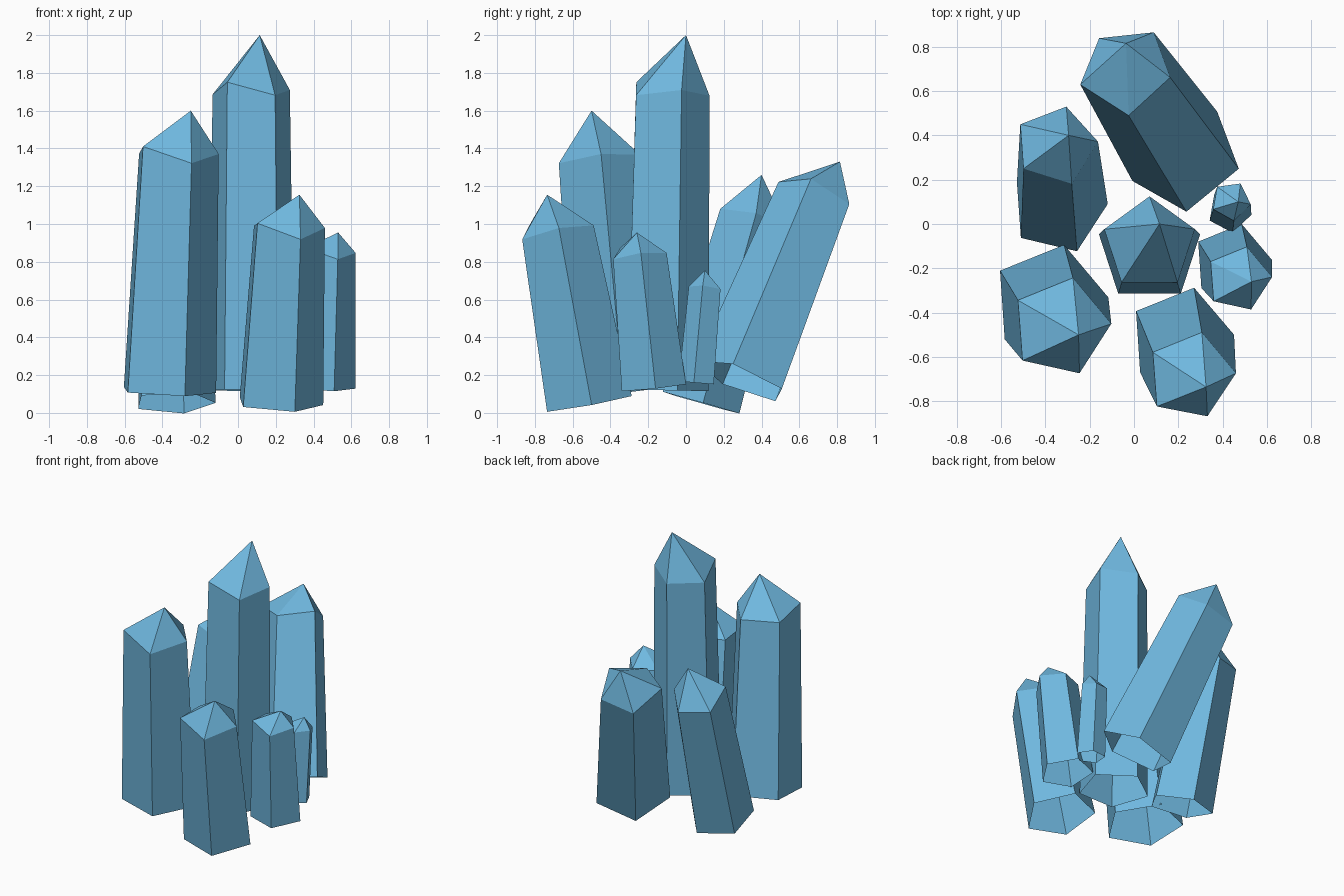
import bpy
import bmesh
from math import cos, sin, radians, tau
from mathutils import Vector

default_cube = bpy.data.objects.get("Cube")
if default_cube:
    bpy.data.objects.remove(default_cube, do_unlink=True)

# Single crystal colour
crystal_blue = bpy.data.materials.new("crystal_blue")
crystal_blue.use_nodes = True
colour = (0.16, 0.48, 0.74, 1.0)
crystal_blue.diffuse_color = colour
shader = next(n for n in crystal_blue.node_tree.nodes if n.type == "BSDF_PRINCIPLED")
shader.inputs["Base Color"].default_value = colour

SIDES = 5
# Uneven shoulder heights, relative to the shoulder radius
SHOULDER_STEPS = (0.05, -0.08, -0.06, 0.22, -0.1)


def ring(mesh, centre, radius, turn, tilt, steps=(0,) * SIDES):
    """Pentagon of vertices lying square to the crystal's axis."""
    verts = []
    for i, step in enumerate(steps):
        angle = radians(turn) + tau * i / SIDES
        local = Vector((cos(angle), sin(angle), step)) * radius
        verts.append(mesh.verts.new(centre + tilt @ local))
    return verts


def crystal(name, base, base_radius, shoulder, shoulder_radius, tip, turn):
    """Tapered pentagonal shaft, open underneath, with an off-centre point."""
    base, shoulder = Vector(base), Vector(shoulder)
    tilt = Vector((0, 0, 1)).rotation_difference(shoulder - base)
    mesh = bmesh.new()
    low = ring(mesh, base, base_radius, turn, tilt)
    high = ring(mesh, shoulder, shoulder_radius, turn, tilt, SHOULDER_STEPS)
    point = mesh.verts.new(tip)
    for i in range(SIDES):
        j = (i + 1) % SIDES
        mesh.faces.new((low[i], low[j], high[j], high[i]))
        mesh.faces.new((high[i], high[j], point))
    data = bpy.data.meshes.new(name)
    mesh.to_mesh(data)
    mesh.free()
    data.materials.append(crystal_blue)
    obj = bpy.data.objects.new(name, data)
    bpy.context.collection.objects.link(obj)
    return obj


# Tall upright crystal in the middle
crystal("centre_crystal", base=(0.07, -0.12, 0.12), base_radius=0.24,
        shoulder=(0.07, -0.09, 1.70), shoulder_radius=0.215,
        tip=(0.115, 0.0, 2.0), turn=18)

# Crystals leaning towards the front
crystal("front_right_crystal", base=(-0.38, -0.35, 0.115), base_radius=0.265,
        shoulder=(-0.33, -0.465, 1.367), shoulder_radius=0.228,
        tip=(-0.25, -0.5, 1.6), turn=4)
crystal("front_left_crystal", base=(0.212, -0.517, 0.05), base_radius=0.24,
        shoulder=(0.257, -0.686, 0.976), shoulder_radius=0.203,
        tip=(0.325, -0.735, 1.155), turn=4)

# Small crystals on the left side
crystal("left_small_crystal", base=(0.442, -0.174, 0.135), base_radius=0.18,
        shoulder=(0.473, -0.249, 0.845), shoulder_radius=0.15,
        tip=(0.53, -0.26, 0.955), turn=4)
crystal("left_tiny_crystal", base=(0.431, 0.059, 0.16), base_radius=0.1,
        shoulder=(0.438, 0.104, 0.67), shoulder_radius=0.09,
        tip=(0.47, 0.1, 0.755), turn=-10)

# Crystals leaning towards the back
crystal("back_right_crystal", base=(-0.34, 0.075, 0.055), base_radius=0.222,
        shoulder=(-0.352, 0.356, 1.05), shoulder_radius=0.19,
        tip=(-0.295, 0.4, 1.26), turn=4)
crystal("back_leaning_crystal", base=(0.231, 0.296, 0.175), base_radius=0.26,
        shoulder=(-0.034, 0.696, 1.16), shoulder_radius=0.215,
        tip=(-0.036, 0.815, 1.33), turn=-14)
